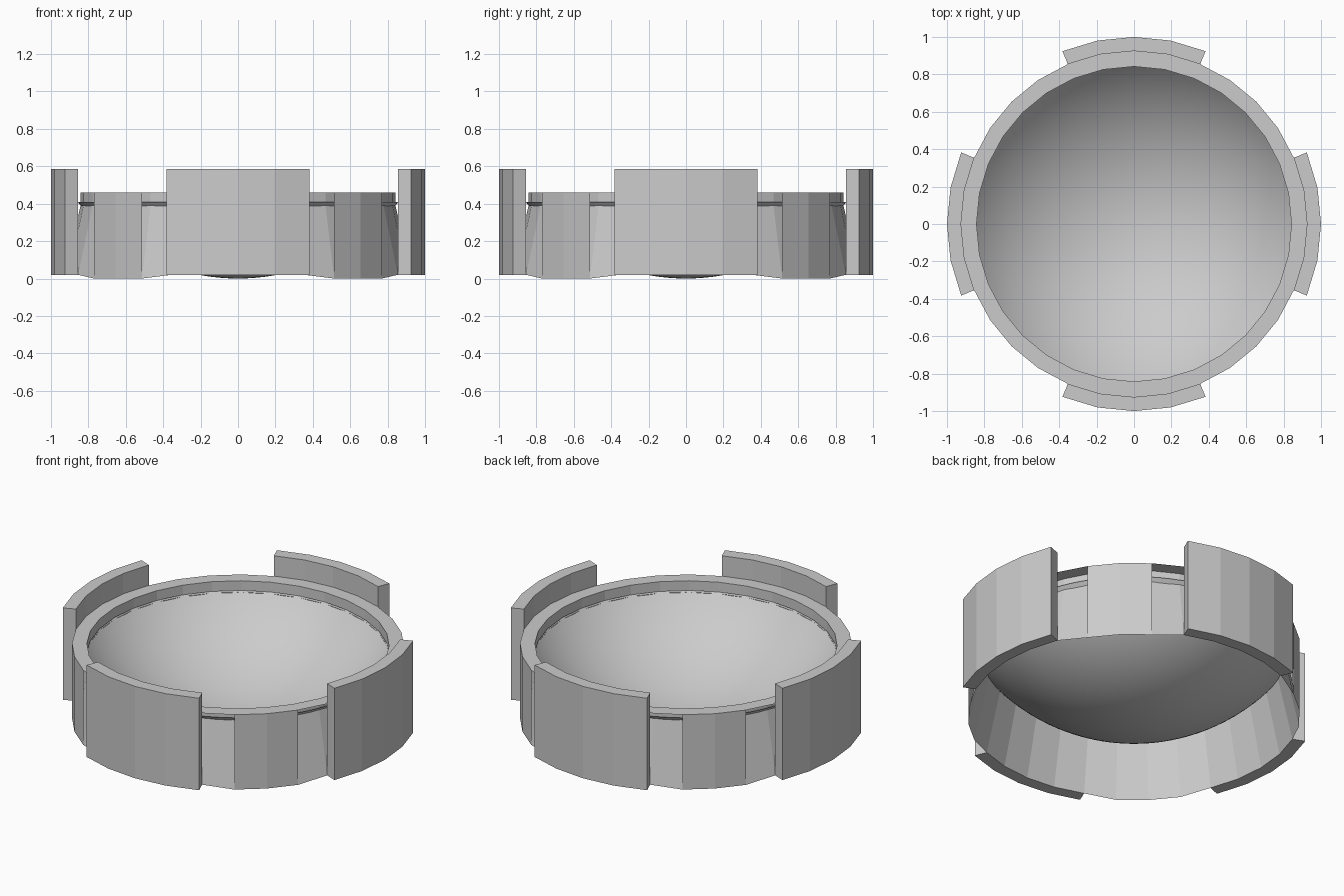
import bpy, bmesh, math

if "Cube" in bpy.data.objects:
    bpy.data.objects.remove(bpy.data.objects["Cube"])

N = 32
STEP = 2 * math.pi / N
R_BLOCK, R_OUT, R_IN = 1.0, 0.925, 0.842


def pt(r, i, z):
    a = i * STEP
    return (r * math.cos(a), r * math.sin(a), z)


def finish(name, bm, recalc=True):
    bmesh.ops.remove_doubles(bm, verts=bm.verts, dist=1e-5)
    if recalc:
        bmesh.ops.recalc_face_normals(bm, faces=bm.faces)
    me = bpy.data.meshes.new(name)
    bm.to_mesh(me)
    bm.free()
    ob = bpy.data.objects.new(name, me)
    bpy.context.collection.objects.link(ob)
    return ob


def strip(bm, lower, upper):
    """Quads between two rows of points."""
    a = [bm.verts.new(p) for p in lower]
    b = [bm.verts.new(p) for p in upper]
    for k in range(len(a) - 1):
        bm.faces.new((a[k], a[k + 1], b[k + 1], b[k]))


def skirt_z(i):
    # bottom edge is slightly higher behind the blocks
    j = (i + 2) % 8
    return 0.02 if j <= 4 else 0.0


# Flat rim with a short inner lip
bm = bmesh.new()
ring = range(N + 1)
strip(bm, [pt(R_OUT, i, 0.46) for i in ring], [pt(R_IN, i, 0.46) for i in ring])
strip(bm, [pt(R_IN, i, 0.46) for i in ring], [pt(R_IN, i, 0.40) for i in ring])
finish("rim", bm, False)

# Tapered inner skirt
bm = bmesh.new()
strip(bm, [pt(R_OUT, i, skirt_z(i)) for i in ring], [pt(R_IN, i, 0.39) for i in ring])
finish("skirt", bm, False)

for q in range(4):
    # Tall outer block
    bm = bmesh.new()
    idx = [q * 8 + k for k in range(-2, 3)]
    corners = ((R_OUT, 0.02), (R_BLOCK, 0.02), (R_BLOCK, 0.585), (R_OUT, 0.585))
    for (r0, z0), (r1, z1) in zip(corners, corners[1:] + corners[:1]):
        strip(bm, [pt(r0, i, z0) for i in idx], [pt(r1, i, z1) for i in idx])
    for i in (idx[0], idx[-1]):
        bm.faces.new([bm.verts.new(pt(r, i, z)) for r, z in corners])
    finish(f"outer_block_{q + 1}", bm)

    # Wall panel between blocks
    bm = bmesh.new()
    idx = [q * 8 + k for k in (3, 4, 5)]
    strip(bm, [pt(R_OUT, i, 0) for i in idx], [pt(R_OUT, i, 0.46) for i in idx])
    finish(f"wall_panel_{q + 1}", bm, False)

# Smooth spherical dish
edge_r, depth = 0.858, 0.41
R = (edge_r ** 2 + depth ** 2) / (2 * depth)
amax = math.asin(edge_r / R)
rows, segs = 28, 96
bm = bmesh.new()
prof = [bm.verts.new((R * math.sin(amax * k / rows), 0,
                      R - R * math.cos(amax * k / rows))) for k in range(rows + 1)]
edges = [bm.edges.new(p) for p in zip(prof, prof[1:])]
bmesh.ops.spin(bm, geom=prof + edges, cent=(0, 0, 0), axis=(0, 0, 1),
               angle=2 * math.pi, steps=segs)
bmesh.ops.remove_doubles(bm, verts=bm.verts, dist=1e-5)
bmesh.ops.recalc_face_normals(bm, faces=bm.faces)
bm.faces.ensure_lookup_table()
if min(bm.faces, key=lambda f: f.calc_center_median().z).normal.z < 0:
    bmesh.ops.reverse_faces(bm, faces=bm.faces)
dish = finish("dish", bm, False)
for p in dish.data.polygons:
    p.use_smooth = True
